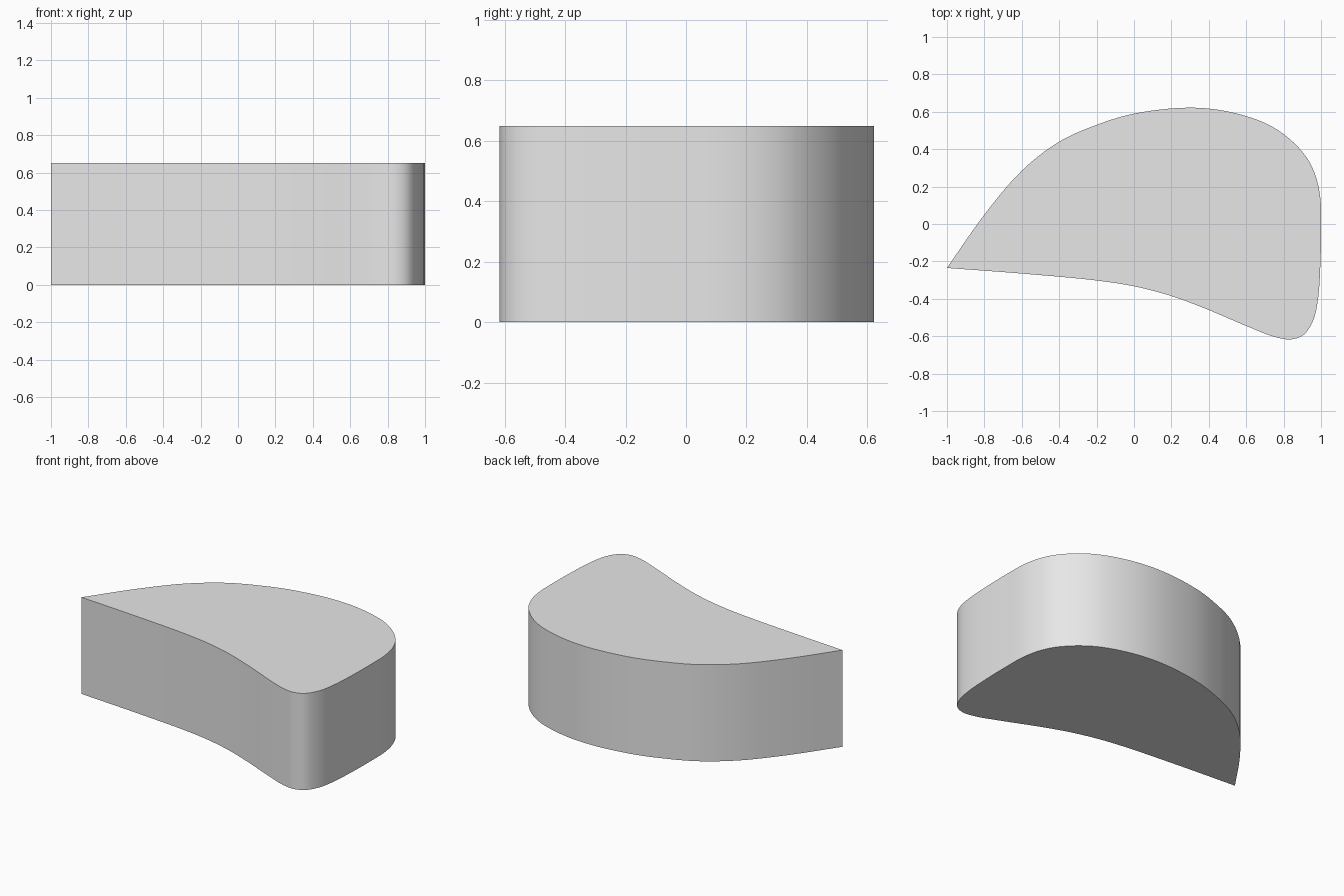
import bpy
import bmesh
import math
from mathutils import Vector

cube = bpy.data.objects.get("Cube")
if cube:
    bpy.data.objects.remove(cube, do_unlink=True)

HEIGHT = 0.65
STEPS = 5

# Plan outline, anticlockwise from the sharp tip and back to it
OUTLINE = [
    (-1.0, -0.235), (-0.6, -0.265), (-0.2, -0.302), (0.0, -0.333), (0.2, -0.385),
    (0.4, -0.46), (0.6, -0.545), (0.75, -0.603), (0.84, -0.617), (0.91, -0.59),
    (0.96, -0.51), (0.985, -0.39), (0.997, -0.2), (1.0, 0.0), (0.996, 0.14),
    (0.97, 0.26), (0.92, 0.36), (0.82, 0.465), (0.7, 0.54), (0.5, 0.602),
    (0.29, 0.622), (0.0, 0.59), (-0.2, 0.53), (-0.4, 0.44), (-0.6, 0.285),
    (-0.8, 0.05), (-1.0, -0.235),
]


def smooth_path(points, steps):
    """Centripetal spline through the points, with free ends."""
    p = [Vector(q) for q in points]
    p = [2 * p[0] - p[1]] + p + [2 * p[-1] - p[-2]]
    path = []
    for a, b, c, d in zip(p, p[1:], p[2:], p[3:]):
        t1 = (b - a).length ** 0.5
        t2 = t1 + (c - b).length ** 0.5
        t3 = t2 + (d - c).length ** 0.5
        for i in range(steps):
            t = t1 + (t2 - t1) * i / steps
            ab = a.lerp(b, t / t1)
            bc = b.lerp(c, (t - t1) / (t2 - t1))
            cd = c.lerp(d, (t - t2) / (t3 - t2))
            path.append(ab.lerp(bc, t / t2).lerp(bc.lerp(cd, (t - t1) / (t3 - t1)),
                                                 (t - t1) / (t2 - t1)))
    return path


# Flat grey finish
grey = bpy.data.materials.new("plain_grey")
grey.use_nodes = True
grey.diffuse_color = (0.8, 0.8, 0.8, 1)
grey.node_tree.nodes["Principled BSDF"].inputs["Base Color"].default_value = (0.8, 0.8, 0.8, 1)

# Solid block: the outline raised straight up
bm = bmesh.new()
base = bm.faces.new([bm.verts.new((v.x, v.y, 0)) for v in smooth_path(OUTLINE, STEPS)])
raised = bmesh.ops.extrude_face_region(bm, geom=[base], use_keep_orig=True)
top = [g for g in raised["geom"] if isinstance(g, bmesh.types.BMVert)]
bmesh.ops.translate(bm, verts=top, vec=(0, 0, HEIGHT))
bmesh.ops.recalc_face_normals(bm, faces=bm.faces)
mesh = bpy.data.meshes.new("curved_block")
bm.to_mesh(mesh)
bm.free()
mesh.materials.append(grey)

block = bpy.data.objects.new("curved_block", mesh)
bpy.context.collection.objects.link(block)

# Smooth sides, crisp rims and tip
bpy.ops.object.select_all(action="DESELECT")
block.select_set(True)
bpy.context.view_layer.objects.active = block
bpy.ops.object.shade_smooth_by_angle(angle=math.radians(30))
